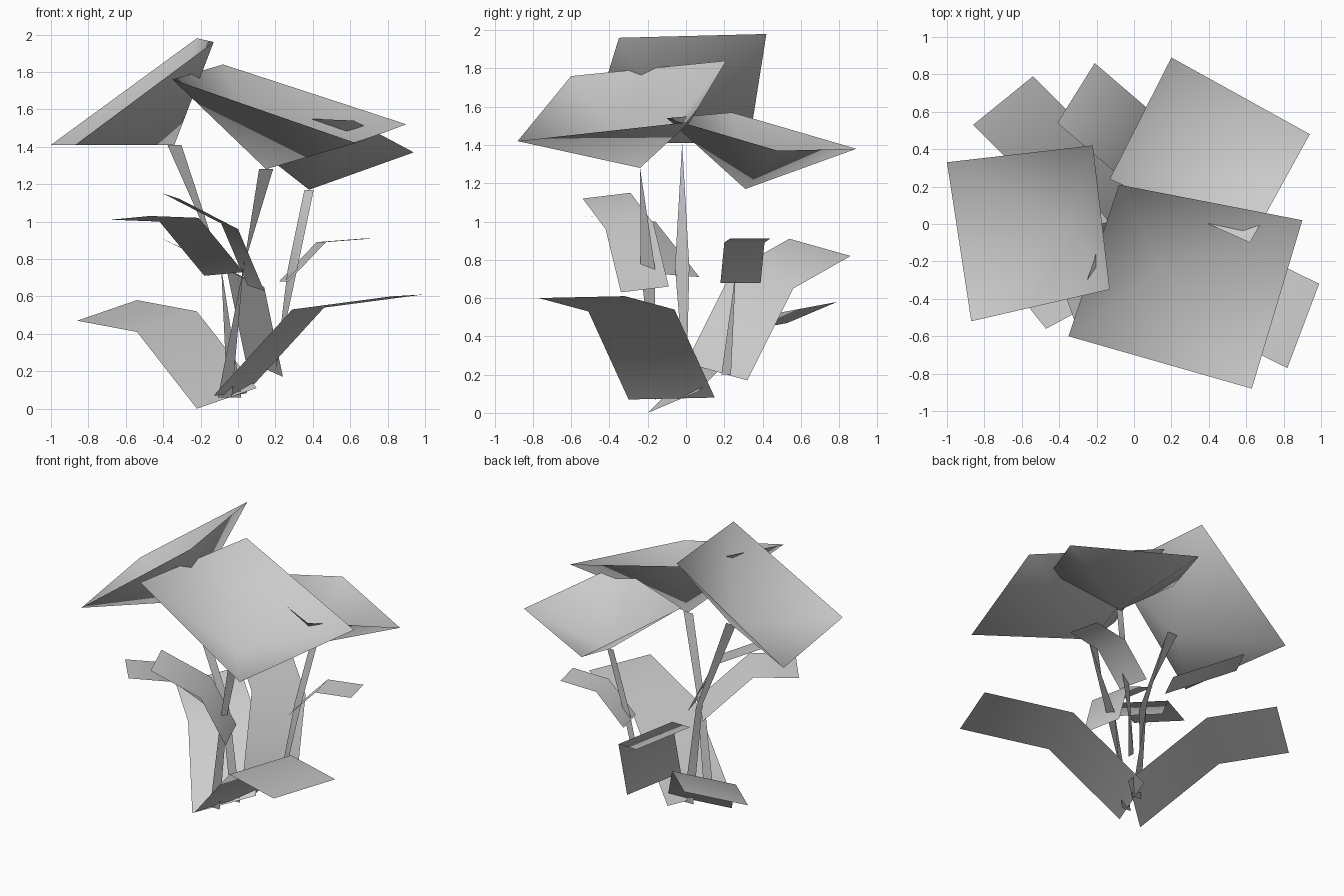
import bpy
from mathutils import Vector

default_cube = bpy.data.objects.get("Cube")
if default_cube:
    bpy.data.objects.remove(default_cube, do_unlink=True)

# Single pale grey for the whole plant
grey = bpy.data.materials.new("pale_grey")
grey.use_nodes = True
colour = (0.6, 0.6, 0.6, 1.0)
grey.diffuse_color = colour
grey.node_tree.nodes["Principled BSDF"].inputs["Base Color"].default_value = colour


def add_sheet(name, points, faces):
    """Make a thin smooth-shaded sheet object."""
    mesh = bpy.data.meshes.new(name)
    mesh.from_pydata([tuple(p) for p in points], [], faces)
    mesh.materials.append(grey)
    for polygon in mesh.polygons:
        polygon.use_smooth = True
    mesh.update()
    sheet = bpy.data.objects.new(name, mesh)
    bpy.context.collection.objects.link(sheet)
    return sheet


def add_ribbon(name, left_edge, right_edge):
    """Join two matching edge paths with a strip of quads."""
    points = []
    for left, right in zip(left_edge, right_edge):
        points += [left, right]
    strips = len(left_edge) - 1
    faces = [(2 * i, 2 * i + 1, 2 * i + 3, 2 * i + 2) for i in range(strips)]
    return add_sheet(name, points, faces)


def add_cap(name, rim, tip):
    """Open four-sided funnel with its point at the stem top."""
    count = len(rim)
    faces = [(i, (i + 1) % count, count) for i in range(count)]
    return add_sheet(name, list(rim) + [tip], faces)


def add_stem(name, path, twist, width=0.075):
    """Narrow ribbon that turns a quarter at each joint."""
    left, right = [], []
    for point, direction in zip(path, twist):
        half = Vector(direction) * width / 2
        left.append(Vector(point) - half)
        right.append(Vector(point) + half)
    return add_ribbon(name, left, right)


def add_leaf(name, edge, across):
    """Once-bent leaf: one long edge plus the vector across its width."""
    left = [Vector(point) for point in edge]
    right = [point + Vector(across) for point in left]
    return add_ribbon(name, left, right)


ALONG_X = (1, 0, 0)
ALONG_Y = (0, 1, 0)

# Caps, each with the rim counter-clockwise and then the tip
tip_right = (-0.34, -0.02, 1.41)
tip_front = (0.15, -0.24, 1.28)
tip_back = (0.38, 0.31, 1.17)
add_cap("right_cap", [(-1, 0.33, 1.41), (-0.87, -0.52, 1.41),
                      (-0.13, -0.35, 1.96), (-0.22, 0.42, 1.98)], tip_right)
add_cap("front_cap", [(-0.08, 0.21, 1.84), (-0.35, -0.6, 1.76),
                      (0.63, -0.88, 1.42), (0.9, 0.02, 1.52)], tip_front)
add_cap("back_cap", [(0.2, 0.89, 1.38), (-0.13, 0.24, 1.57),
                     (0.62, -0.1, 1.54), (0.94, 0.48, 1.37)], tip_back)

# Stems from the base up to each cap
add_stem("right_stem", [(-0.02, 0, 0.06), (-0.09, -0.02, 0.76), tip_right],
         [ALONG_X, ALONG_Y, ALONG_X])
add_stem("front_stem", [(-0.07, -0.16, 0.06), (0.03, -0.2, 0.76), tip_front],
         [ALONG_X, ALONG_Y, ALONG_X])
add_stem("back_stem", [(0.2, 0.21, 0.2), (0.29, 0.26, 0.74), tip_back],
         [ALONG_Y, ALONG_X, ALONG_X], width=0.05)

# Large lower leaves
add_leaf("lower_front_leaf",
         [(0.04, 0.15, 0.08), (0.46, -0.06, 0.54), (0.99, -0.32, 0.61)],
         (-0.17, -0.45, -0.01))
add_leaf("lower_right_leaf",
         [(-0.22, -0.2, 0), (-0.54, 0.21, 0.41), (-0.86, 0.53, 0.47)],
         (0.32, 0.26, 0.11))
add_leaf("lower_back_leaf",
         [(0.24, 0.32, 0.17), (0.14, 0.56, 0.65), (-0.21, 0.86, 0.82)],
         (-0.2, -0.32, 0.09))

# Small upper leaves
add_leaf("upper_right_leaf",
         [(-0.18, 0.07, 0.71), (-0.42, -0.16, 1), (-0.68, -0.3, 1.01)],
         (0.21, -0.26, 0.02))
add_leaf("upper_front_leaf",
         [(0.05, -0.09, 0.66), (-0.09, -0.17, 0.99), (-0.4, -0.29, 1.15)],
         (0.09, -0.25, -0.03))
add_leaf("upper_left_leaf",
         [(0.27, 0.18, 0.68), (0.47, 0.2, 0.89), (0.73, 0.23, 0.91)],
         (-0.05, 0.21, 0))
